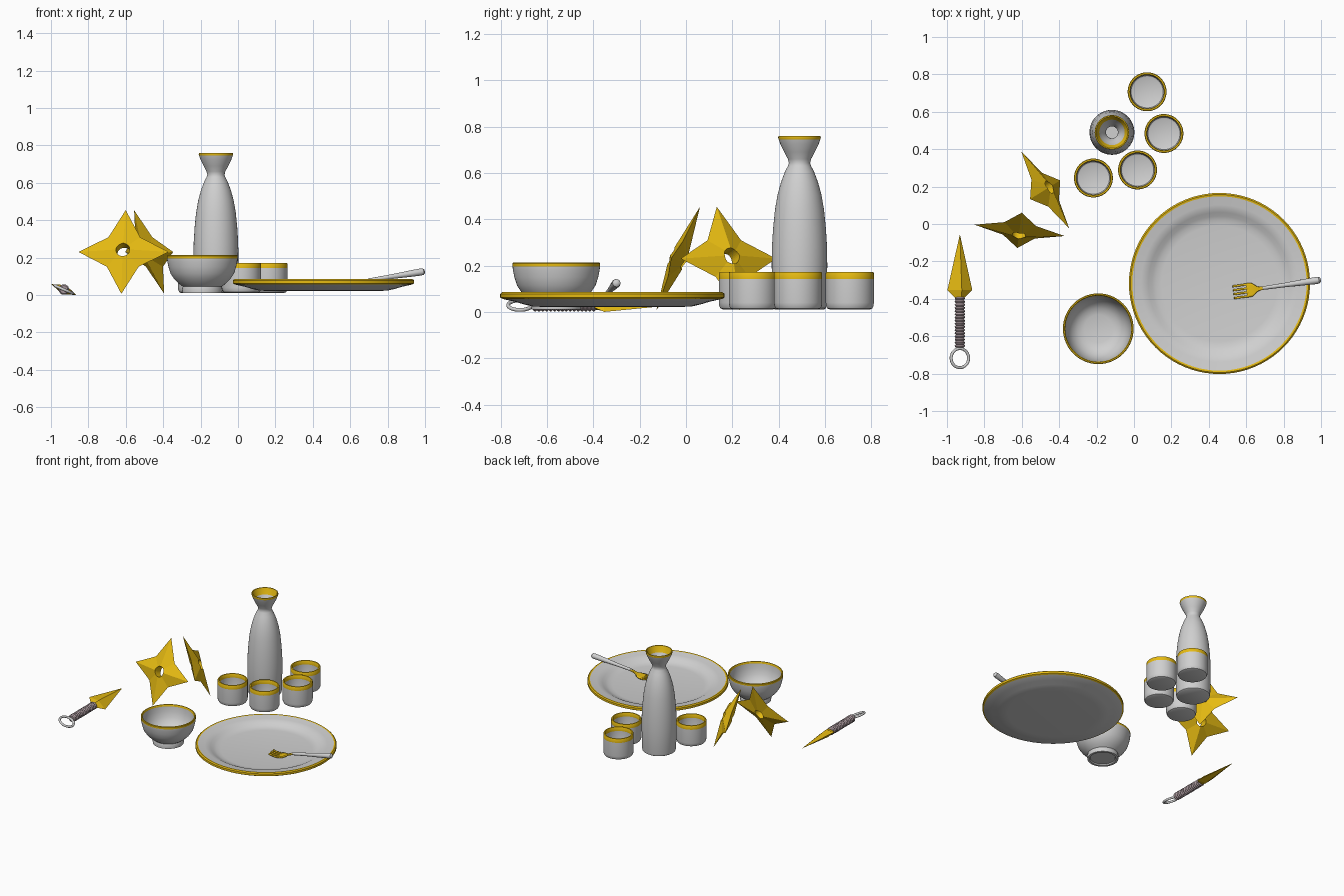
import bpy, bmesh, math
from mathutils import Matrix, Vector

if "Cube" in bpy.data.objects:
    bpy.data.objects.remove(bpy.data.objects["Cube"])


def material(name, rgb):
    m = bpy.data.materials.new(name)
    m.diffuse_color = (*rgb, 1)
    m.use_nodes = True
    m.node_tree.nodes["Principled BSDF"].inputs["Base Color"].default_value = m.diffuse_color
    return m


WHITE = material("pale_ceramic", (0.63, 0.63, 0.63))
GOLD = material("gold", (0.80, 0.50, 0.006))
WRAP = material("mauve_wrap", (0.38, 0.30, 0.32))


def finish(name, bm, mats, matrix=Matrix(), smooth=35):
    bmesh.ops.recalc_face_normals(bm, faces=bm.faces[:])
    me = bpy.data.meshes.new(name)
    bm.to_mesh(me)
    bm.free()
    for m in mats:
        me.materials.append(m)
    me.transform(matrix)
    ob = bpy.data.objects.new(name, me)
    bpy.context.collection.objects.link(ob)
    if smooth:
        bpy.ops.object.select_all(action='DESELECT')
        ob.select_set(True)
        bpy.context.view_layer.objects.active = ob
        bpy.ops.object.shade_smooth_by_angle(angle=math.radians(smooth))
    return ob


def lathe(name, profile, matrix, mats, z_out=9, z_in=9, steps=56):
    """Spin (radius, z) points; faces above z_out / z_in take the second material."""
    bm = bmesh.new()
    vs = [bm.verts.new((r, 0, z)) for r, z in profile]
    es = [bm.edges.new(p) for p in zip(vs, vs[1:])]
    bmesh.ops.spin(bm, geom=vs + es, cent=(0, 0, 0), axis=(0, 0, 1),
                   angle=math.tau, steps=steps, use_merge=True)
    bmesh.ops.remove_doubles(bm, verts=bm.verts[:], dist=1e-5)
    bmesh.ops.recalc_face_normals(bm, faces=bm.faces[:])
    for f in bm.faces:
        c = f.calc_center_median()
        outside = f.normal.x * c.x + f.normal.y * c.y > 0
        if c.z > (z_out if outside else z_in):
            f.material_index = 1
    return finish(name, bm, mats, matrix)


def at(x, y, z=0):
    return Matrix.Translation((x, y, z))


CERAMIC = [WHITE, GOLD]

# plate
lathe("plate", [(0, .022), (.31, .022), (.345, .024), (.38, .032), (.42, .044), (.474, .056),
                (.484, .062), (.484, .078), (.476, .085), (.466, .083), (.42, .076), (.40, .072),
                (.38, .062), (.36, .051), (.34, .043), (.31, .039), (0, .038)],
      at(.457, -.318), CERAMIC, .058, .0835, 80)

# rice bowl
lathe("bowl", [(0, .018), (.085, .018), (.09, .01), (.106, .01), (.108, .03), (.104, .045),
               (.125, .06), (.15, .085), (.17, .115), (.181, .15), (.187, .18), (.189, .196),
               (.189, .209), (.186, .213), (.18, .213), (.177, .209), (.176, .2), (.172, .165),
               (.16, .125), (.14, .09), (.11, .066), (.075, .056), (0, .055)],
      at(-.191, -.56), CERAMIC, .196, .2)

# bottle
lathe("bottle", [(0, .01), (.105, .01), (.114, .016), (.117, .03), (.12, .2), (.119, .28),
                 (.114, .36), (.106, .44), (.095, .505), (.08, .56), (.063, .605), (.05, .63),
                 (.046, .643), (.05, .66), (.066, .69), (.083, .725), (.09, .745), (.092, .752),
                 (.091, .76), (.085, .76), (.068, .715), (.052, .685), (.036, .66), (.032, .643),
                 (.038, .625), (.065, .56), (.091, .44), (.104, .28), (.105, .2), (.103, .03),
                 (0, .027)], at(-.118, .49), CERAMIC, .745, .715)

# cups
for i, (x, y) in enumerate([(.07, .707), (.16, .484), (.019, .289), (-.217, .246)]):
    lathe(f"cup_{i + 1}", [(0, .01), (.085, .01), (.097, .015), (.102, .025), (.104, .04),
                           (.104, .143), (.104, .167), (.101, .172), (.093, .172), (.09, .167),
                           (.09, .143), (.09, .045), (.086, .034), (.078, .03), (0, .03)],
          at(x, y), CERAMIC, .143, .143)


# throwing stars: ridged four-point star with a round hole
def throwing_star(name, centre, side, up, tip=.243, valley=.121, t=.04, hole=.037):
    bm = bmesh.new()
    n = 32
    rings = [[], [], []]
    for i in range(n):
        a = math.tau * i / n
        b = a % (math.pi / 2)
        b = min(b, math.pi / 2 - b)               # angle from nearest point
        q = math.pi / 4
        R = tip * valley * math.sin(q) / (tip * math.sin(b) + valley * math.sin(q - b))
        h = t * (1 - hole / R)
        d = Vector((math.cos(a), math.sin(a), 0))
        for ring, r, z in zip(rings, (hole, R, hole), (h, 0, -h)):
            ring.append(bm.verts.new(d * r + Vector((0, 0, z))))
    for A, B in ((0, 1), (1, 2), (2, 0)):
        for i in range(n):
            j = (i + 1) % n
            bm.faces.new((rings[A][i], rings[A][j], rings[B][j], rings[B][i]))
    X = Vector(side).normalized()
    Z = X.cross(Vector(up)).normalized()
    m = Matrix((X, Z.cross(X), Z)).transposed().to_4x4()
    finish(name, bm, [GOLD], at(*centre) @ m, 0)


throwing_star("throwing_star_1", (-.612, -.034, .23), (.2355, -.0295, 0), (.0105, .095, .225))
throwing_star("throwing_star_2", (-.475, .183, .23), (.126, -.2025, 0), (-.078, -.055, .225))

# throwing knife, lying rolled on one edge of its blade
knife = at(-.931, 0, .029) @ Matrix.Rotation(math.radians(23.5), 4, 'Y')
bm = bmesh.new()
rows = [[bm.verts.new(p) for p in ((w, y, 0), (0, y, h), (-w, y, 0), (0, y, -h))]
        for y, w, h in ((-.353, .0725, .026), (-.392, .03, .022))]
tip = bm.verts.new((0, -.055, 0))
for i in range(4):
    j = (i + 1) % 4
    bm.faces.new((tip, rows[0][i], rows[0][j]))
    bm.faces.new((rows[0][i], rows[1][i], rows[1][j], rows[0][j]))
bm.faces.new(rows[1])
finish("knife_blade", bm, [GOLD], knife, 0)

# wrapped grip: sixteen rounded coils
coils, pitch = 16, .0169
grip = [(0, 0)]
for k in range(coils):
    grip += [(.021 + .007 * math.sin(math.pi * s / 4), (k + s / 4) * pitch) for s in range(4)]
grip += [(.021, coils * pitch), (0, coils * pitch)]
lathe("knife_grip", grip, knife @ at(0, -.66) @ Matrix.Rotation(-math.pi / 2, 4, 'X'),
      [WRAP], steps=20)

# ring pommel
bpy.ops.mesh.primitive_torus_add(major_radius=.051, minor_radius=.008,
                                 major_segments=40, minor_segments=12)
ring = bpy.context.object
ring.name = "knife_ring"
ring.data.transform(knife @ at(0, -.717))
ring.data.materials.append(WHITE)
bpy.ops.object.shade_smooth_by_angle(angle=math.radians(40))

# fork head: four tines that merge into a narrow neck
bm = bmesh.new()
stations = [(0, .037, .058), (.025, .037, .05), (.05, .037, .046), (.07, .038, .046),
            (.085, .038, .048), (.1, .036, .051), (.113, .026, .055), (.125, .015, .06),
            (.14, .010, .067), (.172, .009, .08)]
grid = [[bm.verts.new((u, w * (2 * c / 7 - 1), z)) for c in range(8)] for u, w, z in stations]
for r in range(len(grid) - 1):
    for c in range(7):
        if r >= 3 or c % 2 == 0:
            bm.faces.new((grid[r][c], grid[r + 1][c], grid[r + 1][c + 1], grid[r][c + 1]))
bmesh.ops.delete(bm, geom=[v for v in bm.verts if not v.link_faces], context='VERTS')
head = finish("fork_head", bm, [GOLD],
              at(.532, -.365) @ Matrix.Rotation(math.radians(8.1), 4, 'Z'))
solid = head.modifiers.new("thickness", 'SOLIDIFY')
solid.thickness = .01
solid.offset = 0

# fork handle
a, b = Vector((.688, -.343, .077)), Vector((.997, -.299, .126))
L = (b - a).length
lathe("fork_handle", [(0, 0), (.008, .001), (.010, .02), (.012, L * .4), (.017, L * .75),
                      (.019, L * .93), (.017, L * .98), (.010, L), (0, L + .002)],
      at(*a) @ (b - a).to_track_quat('Z', 'Y').to_matrix().to_4x4(), [WHITE], steps=24)
